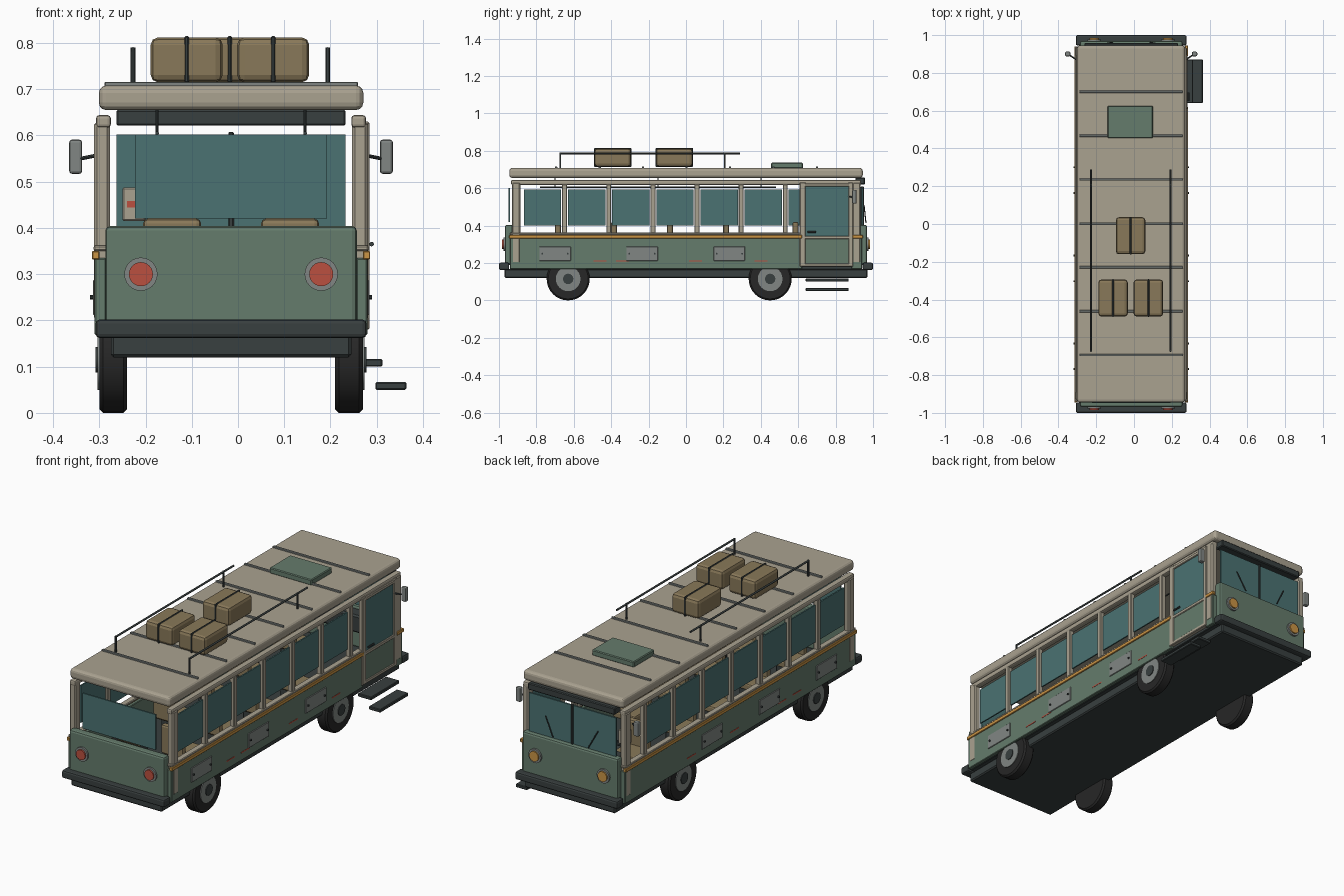
import bpy, math
from mathutils import Vector

if "Cube" in bpy.data.objects:
    bpy.data.objects.remove(bpy.data.objects["Cube"])

C = -0.015  # body centre line in x


def mat(name, r, g, b):
    m = bpy.data.materials.new(name)
    m.diffuse_color = (r, g, b, 1)
    m.use_nodes = True
    m.node_tree.nodes["Principled BSDF"].inputs["Base Color"].default_value = m.diffuse_color
    return m


GREEN = mat("green", .13, .20, .15)
CREAM = mat("cream", .40, .36, .28)
TAN = mat("tan", .25, .19, .10)
DARK = mat("dark", .04, .05, .05)
RUBBER = mat("rubber", .02, .02, .02)
GLASS = mat("glass", .07, .17, .17)
ORANGE = mat("orange", .60, .30, .06)
RED = mat("red", .50, .08, .05)
STEEL = mat("steel", .22, .24, .23)


def box(name, x, y, z, m, bevel=.003, seg=1):
    """Box from (min, max) ranges."""
    bpy.ops.mesh.primitive_cube_add(size=1, location=(sum(x) / 2, sum(y) / 2, sum(z) / 2))
    o = bpy.context.object
    o.name = name
    o.scale = (abs(x[1] - x[0]), abs(y[1] - y[0]), abs(z[1] - z[0]))
    bpy.ops.object.transform_apply(location=False, rotation=False, scale=True)
    o.data.materials.append(m)
    if bevel:
        b = o.modifiers.new("bevel", 'BEVEL')
        b.width, b.segments = bevel, seg
    return o


def rod(name, a, b, r, m, n=24):
    """Cylinder between two points."""
    a, b = Vector(a), Vector(b)
    bpy.ops.mesh.primitive_cylinder_add(vertices=n, radius=r, depth=(b - a).length, location=(a + b) / 2)
    o = bpy.context.object
    o.name = name
    o.rotation_euler = (b - a).to_track_quat('Z', 'Y').to_euler()
    o.data.materials.append(m)
    bpy.ops.object.shade_smooth_by_angle()
    return o


def sx(s, a, b):
    """x range at distances a..b from the centre line on side s."""
    return tuple(sorted((C + s * a, C + s * b)))


# chassis, floor, bumpers
box("chassis", (C - .26, C + .26), (-.97, .97), (.12, .168), DARK, .006)
box("floor", (C - .28, C + .28), (-.94, .94), (.165, .19), DARK)
for s in (-1, 1):
    box("bumper", (C - .293, C + .293), sorted((s * .945, s * 1.0)), (.162, .202), DARK, .009, 2)

# wheels
for s in (-1, 1):
    for y in (-.63, .45):
        def wx(d):
            return (C + s * d, y, .115)
        t = rod("tyre", wx(.225), wx(.285), .115, RUBBER, 32)
        b = t.modifiers.new("bevel", 'BEVEL')
        b.width, b.limit_method = .008, 'ANGLE'
        rod("wheel_rim", wx(.28), wx(.289), .066, STEEL)
        rod("wheel_hub", wx(.285), wx(.293), .028, DARK, 16)

# end panels with round lamps
for s, lens, nm in ((-1, RED, "tail_lamp"), (1, ORANGE, "head_lamp")):
    box("end_panel", (C - .272, C + .272), sorted((s * .925, s * .968)), (.19, .404), GREEN, .01, 2)
    for x in (C - .195, C + .195):
        rod(nm + "_ring", (x, s * .96, .3), (x, s * .977, .3), .036, STEEL)
        rod(nm, (x, s * .97, .3), (x, s * .984, .3), .026, lens)

# side walls, belts, rails, posts, windows (door gap on +x)
for s in (-1, 1):
    end = .62 if s == 1 else .94
    box("side_wall", sx(s, .27, .295), (-.94, end), (.168, .335), GREEN)
    box("belt_stripe", sx(s, .285, .301), (-.945, end), (.332, .35), ORANGE, .002)
    box("window_sill", sx(s, .265, .297), (-.94, end), (.35, .362), CREAM)
    box("top_rail", sx(s, .26, .292), (-.935, .935), (.617, .644), CREAM, .007, 2)
    for y in (-.908, .912):
        box("corner_post", sx(s, .262, .296), (y - .022, y + .022), (.20, .63), CREAM, .006)
    n = 6 if s == 1 else 7
    for i in range(n + 1):
        y = -.885 + .236 * i
        if i:
            box("window_post", sx(s, .266, .292), (y - .013, y + .013), (.355, .62), CREAM)
        if i < n:
            box("side_window", sx(s, .274, .281), (y + .018, y + .218), (.40, .592), GLASS, 0)
    # luggage bay doors, latches and rust marks
    for y in (-.7, -.235, .232):
        box("bay_door", sx(s, .29, .299), (y - .084, y + .084), (.212, .287), STEEL, .002)
        for d in (-.068, .068):
            rod("bay_latch", (C + s * .297, y + d, .25), (C + s * .305, y + d, .25), .005, DARK, 10)
    for y in (-.46, -.34, .05, .4):
        box("rust_mark", sx(s, .293, .2965), (y - .035, y + .035), (.207, .213), RED, 0)
    # mirror on a bent arm
    rod("mirror_arm", (C + s * .29, .87, .557), (C + s * .335, .9, .548), .004, DARK, 8)
    box("mirror", sx(s, .322, .35), (.888, .912), (.517, .591), STEEL, .006, 2)

# entrance door and steps
DX = (.262, .284)
for y in ((.608, .64), (.868, .892)):
    box("door_post", DX, y, (.18, .63), CREAM)
for z in ((.18, .198), (.327, .345), (.608, .626)):
    box("door_bar", DX, (.63, .88), z, CREAM)
box("door_panel", (.266, .28), (.635, .875), (.19, .335), GREEN)
box("door_window", (.268, .278), (.635, .875), (.34, .615), GLASS, 0)
rod("door_handle", (.289, .65, .365), (.289, .695, .365), .005, DARK, 10)
box("front_belt", (.27, .286), (.89, .945), (.332, .35), ORANGE, .002)
box("front_wall", (.255, .28), (.885, .94), (.168, .335), GREEN)
box("upper_step", (.235, .312), (.64, .87), (.1, .117), DARK)
box("lower_step", (.297, .364), (.64, .87), (.05, .067), DARK)

# windscreen, wipers, destination box, rear window
for s in (-1, 1):
    box("windscreen", sx(s, .006, .248), (.938, .946), (.40, .602), GLASS, 0)
    rod("wiper", (C + s * .10, .962, .415), (C + s * .15, .952, .51), .003, DARK, 8)
box("screen_divider", (C - .006, C + .006), (.934, .952), (.40, .608), DARK)
box("destination_box", (C - .248, C + .248), (.905, .957), (.621, .656), DARK, .004)
box("rear_window", (C - .208, C + .208), (-.948, -.94), (.42, .602), GLASS, 0)

# roof, ribs, hatch
box("roof", (C - .286, C + .286), (-.945, .945), (.655, .708), CREAM, .016, 3)
for i in range(7):
    y = -.694 + .2323 * i
    box("roof_rib", (C - .274, C + .274), (y - .006, y + .006), (.704, .716), STEEL, .002)
box("roof_hatch", (-.14, .10), (.455, .625), (.706, .736), GREEN, .004)

# roof rack
for x in (C - .212, C + .209):
    rod("rack_rail", (x, -.675, .786), (x, .288, .786), .005, DARK, 12)
    for y in (-.672, .207):
        rod("rack_post", (x, y, .705), (x, y, .79), .005, DARK, 12)

# suitcases with straps
for x, y in ((-.018, -.062), (-.111, -.392), (.076, -.392)):
    box("suitcase", (x - .078, x + .078), (y - .098, y + .098), (.715, .812), TAN, .016, 2)
    box("suitcase_strap", (x - .005, x + .005), (y - .1, y + .1), (.714, .815), DARK, .003)

# passenger seats and driver seat
seats = [(x, y) for x in (-.1425, .1125) for y in (-.685, -.385, -.085, .215)] + [(-.1425, .585)]
for x, y in seats:
    box("seat_back", (x - .0625, x + .0625), (y - .016, y + .016), (.27, .42), TAN, .01, 2)
    box("seat_cushion", (x - .0625, x + .0625), (y, y + .13), (.26, .295), TAN, .008, 2)
    box("seat_base", (x - .04, x + .04), (y + .02, y + .1), (.185, .265), DARK)

# grab rails, dashboard, steering wheel, first aid box
for x in (-.175, .145):
    rod("grab_rail", (x, -.78, .605), (x, .48, .605), .004, DARK, 10)
    for y in (-.7, -.15, .4):
        rod("grab_hanger", (x, y, .605), (x, y, .66), .003, DARK, 8)
box("dashboard", (C - .25, C + .25), (.86, .93), (.30, .39), DARK, .008)
bpy.ops.mesh.primitive_torus_add(location=(-.1425, .79, .39), rotation=(math.radians(40), 0, 0),
                                 major_radius=.05, minor_radius=.005, major_segments=24, minor_segments=8)
bpy.context.object.name = "steering_wheel"
bpy.context.object.data.materials.append(DARK)
rod("steering_column", (-.1425, .79, .39), (-.1425, .88, .32), .006, DARK, 10)
box("first_aid_box", (-.25, -.2, ), (.80, .84), (.415, .487), CREAM)
box("first_aid_mark", (-.24, -.21), (.797, .80), (.444, .458), RED, 0)
